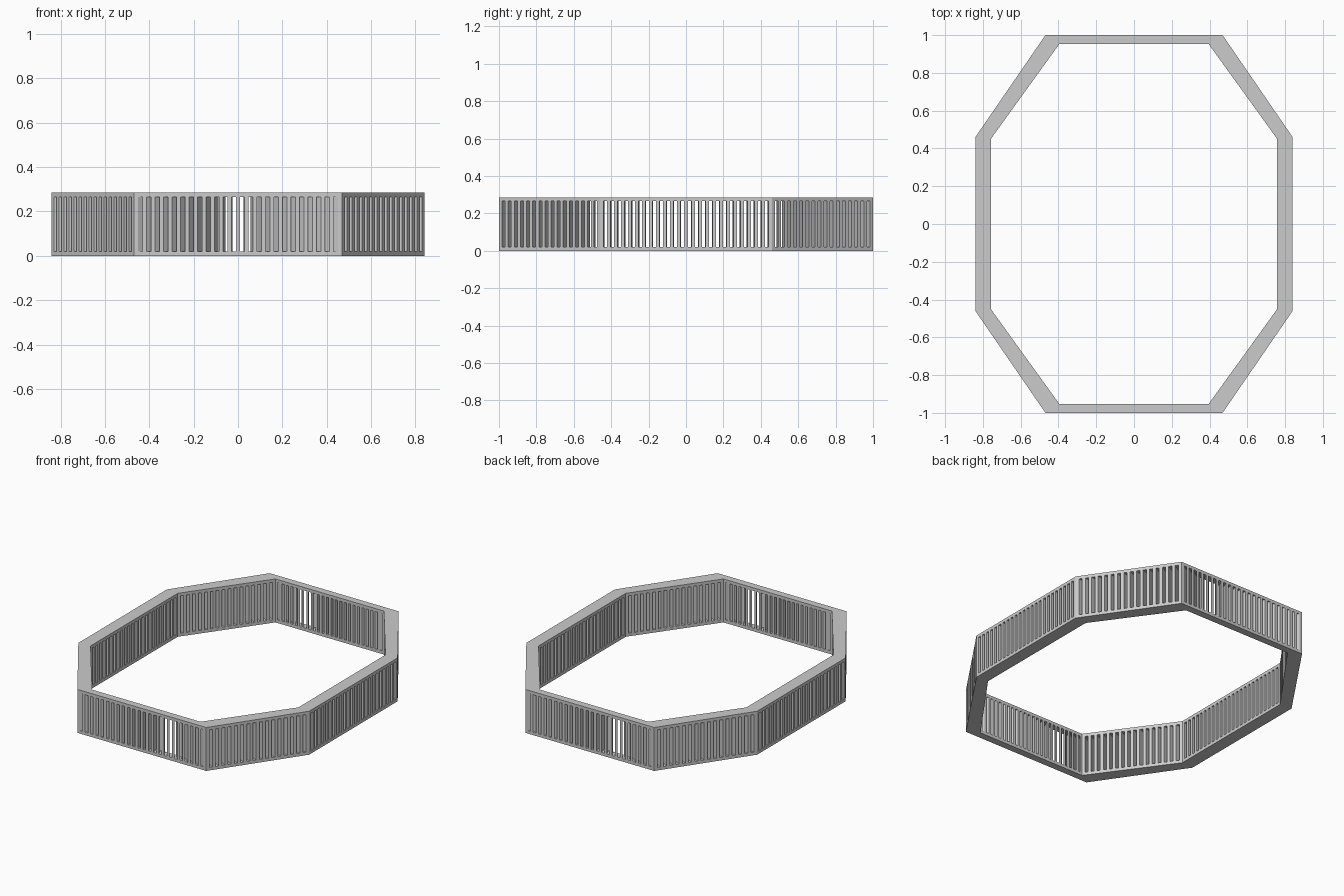
import bpy, bmesh
from mathutils import Vector

if "Cube" in bpy.data.objects:
    bpy.data.objects.remove(bpy.data.objects["Cube"])

Z = [0.0, 0.02, 0.266, 0.286]          # bottom rail, slots, top rail
OUTER = [(0.84, 0.46), (0.469, 1.0)]   # corners of one quadrant
INNER = [(0.756, 0.453), (0.395, 0.953)]
SLOTS = [16, 24, 16, 24] * 2           # slots per wall, starting at a diagonal


def octagon(q):
    """Mirror two quadrant corners into a counter-clockwise octagon."""
    a, b = q
    pts = [a, b, (-b[0], b[1]), (-a[0], a[1]),
           (-a[0], -a[1]), (-b[0], -b[1]), (b[0], -b[1]), (a[0], -a[1])]
    return [Vector(p) for p in pts]


outer, inner = octagon(OUTER), octagon(INNER)

# Columns around the ring: alternating solid bars and slots
columns = []
for i, n in enumerate(SLOTS):
    j = (i + 1) % 8
    count = 2 * n + 1
    for k in range(count):
        t = k / count
        columns.append((outer[i].lerp(outer[j], t), inner[i].lerp(inner[j], t), k % 2 == 0))
N = len(columns)


def solid(c, level):
    if level < 0 or level > 2:
        return False
    return level != 1 or columns[c % N][2]


# Single watertight shell: faces only where a solid cell meets air
bm = bmesh.new()
vo = [[bm.verts.new((o.x, o.y, z)) for z in Z] for o, _, _ in columns]
vi = [[bm.verts.new((p.x, p.y, z)) for z in Z] for _, p, _ in columns]
for c in range(N):
    d = (c + 1) % N
    for l in range(3):
        if not solid(c, l):
            continue
        u = l + 1
        bm.faces.new((vo[c][l], vo[d][l], vo[d][u], vo[c][u]))
        bm.faces.new((vi[d][l], vi[c][l], vi[c][u], vi[d][u]))
        if not solid(c, u):
            bm.faces.new((vo[c][u], vo[d][u], vi[d][u], vi[c][u]))
        if not solid(c, l - 1):
            bm.faces.new((vo[d][l], vo[c][l], vi[c][l], vi[d][l]))
        if not solid(d, l):
            bm.faces.new((vo[d][l], vi[d][l], vi[d][u], vo[d][u]))
        if not solid(c - 1, l):
            bm.faces.new((vi[c][l], vo[c][l], vo[c][u], vi[c][u]))
bmesh.ops.recalc_face_normals(bm, faces=bm.faces)

mesh = bpy.data.meshes.new("slotted_railing")
bm.to_mesh(mesh)
bm.free()
bpy.context.collection.objects.link(bpy.data.objects.new("slotted_railing", mesh))
